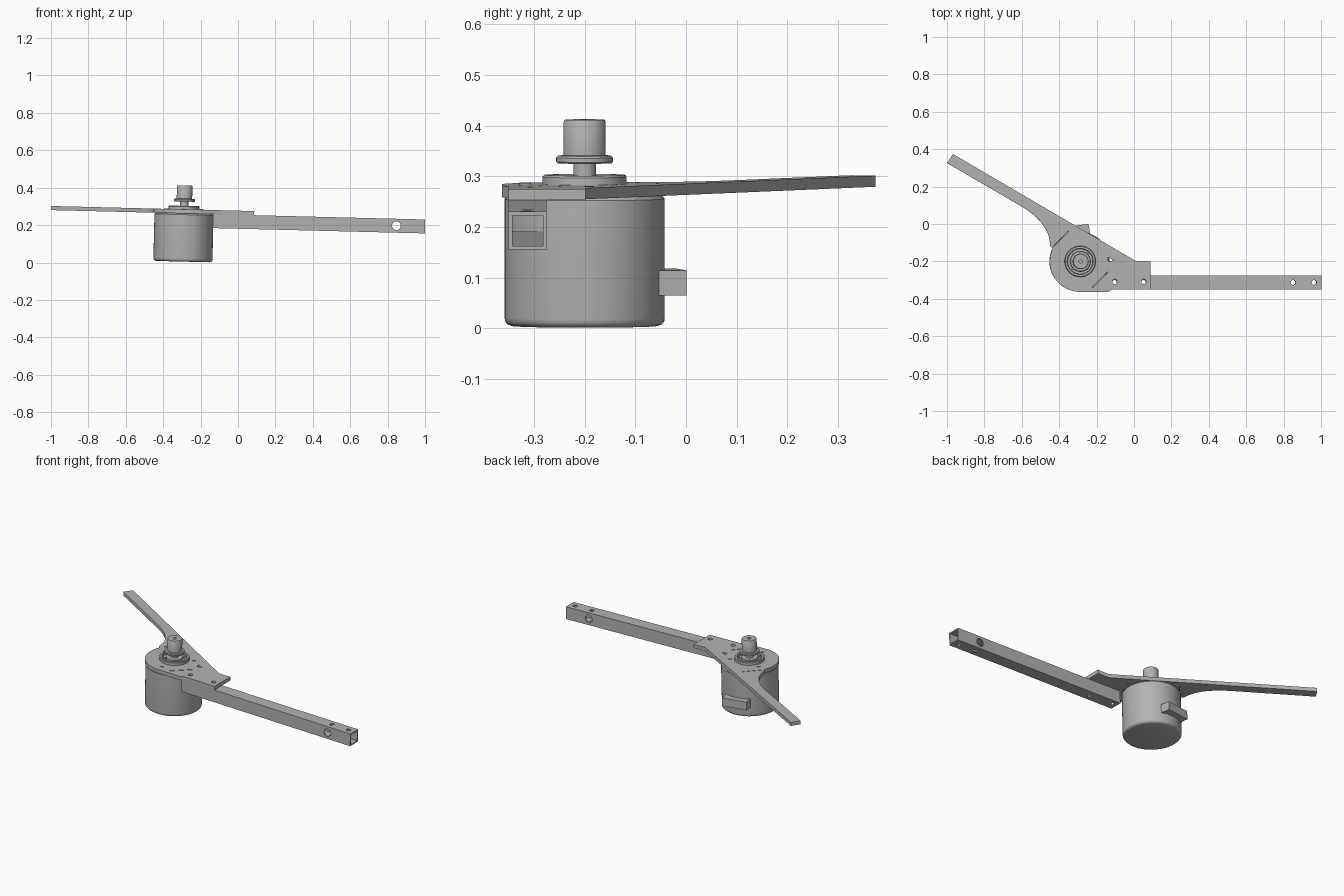
import bpy, bmesh
from math import sin, cos, pi, radians
from mathutils import Matrix, Vector

if "Cube" in bpy.data.objects:
    bpy.data.objects.remove(bpy.data.objects["Cube"])

CX, CY = -0.295, -0.2          # motor axis
TOP, THICK = 0.2845, 0.022     # mounting plate
# The whole assembly leans slightly toward +x
TILT = (Matrix.Translation((CX, CY, 0)) @ Matrix.Rotation(0.025, 4, 'Y')
        @ Matrix.Translation((-CX, -CY, 0)))

grey = bpy.data.materials.new("plain_grey")
grey.use_nodes = True
grey.diffuse_color = (0.45, 0.45, 0.45, 1)
grey.node_tree.nodes["Principled BSDF"].inputs["Base Color"].default_value = grey.diffuse_color


def add(name, mesh):
    obj = bpy.data.objects.new(name, mesh)
    bpy.context.collection.objects.link(obj)
    return obj


def finish(obj, smooth=False):
    obj.data.transform(TILT)
    obj.data.materials.clear()
    obj.data.materials.append(grey)
    if smooth:
        bpy.ops.object.select_all(action='DESELECT')
        obj.select_set(True)
        bpy.context.view_layer.objects.active = obj
        bpy.ops.object.shade_smooth_by_angle(angle=radians(35))
    return obj


def from_bmesh(name, bm):
    bmesh.ops.recalc_face_normals(bm, faces=bm.faces)
    mesh = bpy.data.meshes.new(name)
    bm.to_mesh(mesh)
    bm.free()
    return add(name, mesh)


def box(name, size, matrix):
    bm = bmesh.new()
    bmesh.ops.create_cube(bm, size=1, matrix=matrix @ Matrix.Diagonal((*size, 1)))
    return from_bmesh(name, bm)


def cylinder(name, radius, depth, matrix):
    bm = bmesh.new()
    bmesh.ops.create_cone(bm, cap_ends=True, segments=32, radius1=radius,
                          radius2=radius, depth=depth, matrix=matrix)
    return from_bmesh(name, bm)


def lathe(name, profile, segments=64):
    """Spin (radius, z) points around the motor axis."""
    bm = bmesh.new()
    verts = [bm.verts.new((CX + r, CY, z)) for r, z in profile]
    edges = [bm.edges.new(pair) for pair in zip(verts, verts[1:])]
    bmesh.ops.spin(bm, geom=verts + edges, cent=(CX, CY, 0), axis=(0, 0, 1),
                   angle=2 * pi, steps=segments)
    bmesh.ops.remove_doubles(bm, verts=bm.verts, dist=1e-5)
    return finish(from_bmesh(name, bm), True)


def circle(x, y, r, n=24):
    return [(x + r * cos(2 * pi * i / n), y + r * sin(2 * pi * i / n)) for i in range(n)]


def flat_plate(name, loops, z, thick):
    """Extrude an outline; further loops become holes."""
    curve = bpy.data.curves.new(name + "_outline", 'CURVE')
    curve.dimensions = '2D'
    curve.fill_mode = 'BOTH'
    curve.extrude = thick / 2
    for loop in loops:
        s = curve.splines.new('POLY')
        s.points.add(len(loop) - 1)
        for p, (x, y) in zip(s.points, loop):
            p.co = (x, y, 0, 1)
        s.use_cyclic_u = True
    temp = add(name + "_temp", curve)
    deps = bpy.context.evaluated_depsgraph_get()
    mesh = bpy.data.meshes.new_from_object(temp.evaluated_get(deps))
    bpy.data.objects.remove(temp)
    mesh.transform(Matrix.Translation((0, 0, z - thick / 2)))
    bm = bmesh.new()
    bm.from_mesh(mesh)
    bmesh.ops.remove_doubles(bm, verts=bm.verts, dist=1e-5)
    return finish(from_bmesh(name, bm), True)


# Motor can with rounded lower and upper rims
R = 0.158
lathe("motor_can", [(0, 0.005), (R - 0.014, 0.005), (R - 0.006, 0.008), (R - 0.001, 0.014),
                    (R, 0.022), (R, 0.256), (R - 0.006, TOP - THICK), (0, TOP - THICK)])

# Raised bearing ring with a groove
lathe("bearing_ring", [(0.083, TOP - 0.004), (0.083, 0.299), (0.08, 0.303), (0.07, 0.303),
                       (0.067, 0.300), (0.067, 0.287), (0.046, 0.287), (0.046, 0.300),
                       (0.02, 0.300)])
for i in range(4):
    turn = Matrix.Translation((CX, CY, 0.292)) @ Matrix.Rotation(i * pi / 2 + pi / 4, 4, 'Z')
    finish(box("bearing_rib", (0.026, 0.01, 0.012), turn @ Matrix.Translation((0.057, 0, 0))))

# Shaft, flange and hub with a bored top
lathe("shaft_hub", [(0.022, 0.29), (0.022, 0.326), (0.053, 0.326), (0.056, 0.329),
                    (0.056, 0.337), (0.052, 0.341), (0.0415, 0.342), (0.0415, 0.408),
                    (0.039, 0.412), (0.01, 0.412), (0.01, 0.39), (0, 0.39)])

# Mounting plate with the long slanted arm
rim = [(CX + 0.163 * cos(radians(a)), CY + 0.163 * sin(radians(a))) for a in range(268, 152, -6)]
p0, p1, p2 = Vector((-0.455, -0.12)), Vector((-0.455, 0.005)), Vector((-0.61, 0.095))
fillet = [tuple(p0 * (1 - t) ** 2 + p1 * 2 * t * (1 - t) + p2 * t * t)
          for t in (i / 10 for i in range(11))]
outline = [(-1.007, 0.326), (-0.975, 0.374), (0.003, -0.198), (0.08, -0.198), (0.08, -0.35),
           (-0.125, -0.35), (-0.145, -0.363)] + rim + fillet


def slit(x, y, half):
    d, n = Vector((1, 1)).normalized() * half, Vector((-1, 1)).normalized() * 0.002
    c = Vector((x, y))
    return [tuple(c + s * d + t * n) for s, t in ((-1, -1), (1, -1), (1, 1), (-1, 1))]


holes = [circle(-0.11, -0.308, 0.013), circle(0.045, -0.308, 0.013),
         [(-0.148, -0.178), (-0.112, -0.193), (-0.144, -0.202)],
         slit(-0.397, -0.078, 0.055), slit(-0.183, -0.293, 0.065)]
flat_plate("mounting_plate", [outline] + holes, TOP, THICK)

# Screws around the bearing
for dx, dy in ((-0.096, 0.053), (0.096, 0.053), (0, -0.117)):
    place = Matrix.Translation((CX + dx, CY + dy, TOP))
    finish(cylinder("plate_screw", 0.011, 0.006, place), True)

# Hollow square tube with drilled holes
X0, X1, TY, SIDE = -0.14, 0.995, -0.3125, 0.0745
TZ = TOP - THICK - SIDE / 2
middle = Matrix.Translation(((X0 + X1) / 2, TY, TZ))
tube = box("square_tube", (X1 - X0, SIDE, SIDE), middle)
cutters = [box("tube_bore", (X1 - X0 + 0.1, SIDE - 0.014, SIDE - 0.014), middle)]
for x in (-0.11, 0.045, 0.845, 0.957):
    cutters.append(cylinder("drill", 0.013, 0.2, Matrix.Translation((x, TY, TZ))))
cutters.append(cylinder("cross_drill", 0.023, 0.2, Matrix.Translation((0.841, TY, TZ))
                        @ Matrix.Rotation(pi / 2, 4, 'X')))
for c in cutters:
    c.hide_render = True
    mod = tube.modifiers.new(c.name, 'BOOLEAN')
    mod.operation, mod.solver, mod.object = 'DIFFERENCE', 'EXACT', c
deps = bpy.context.evaluated_depsgraph_get()
cut_mesh = bpy.data.meshes.new_from_object(tube.evaluated_get(deps))
tube.modifiers.clear()
tube.data = cut_mesh
for c in cutters:
    bpy.data.objects.remove(c)
finish(tube, True)

# Cable socket on the back of the motor
socket = (Matrix.Translation((CX, CY, 0.091)) @ Matrix.Rotation(radians(9), 4, 'Z')
          @ Matrix.Translation((0.005, 0.155, 0)))
finish(box("cable_socket", (0.15, 0.072, 0.05), socket))
